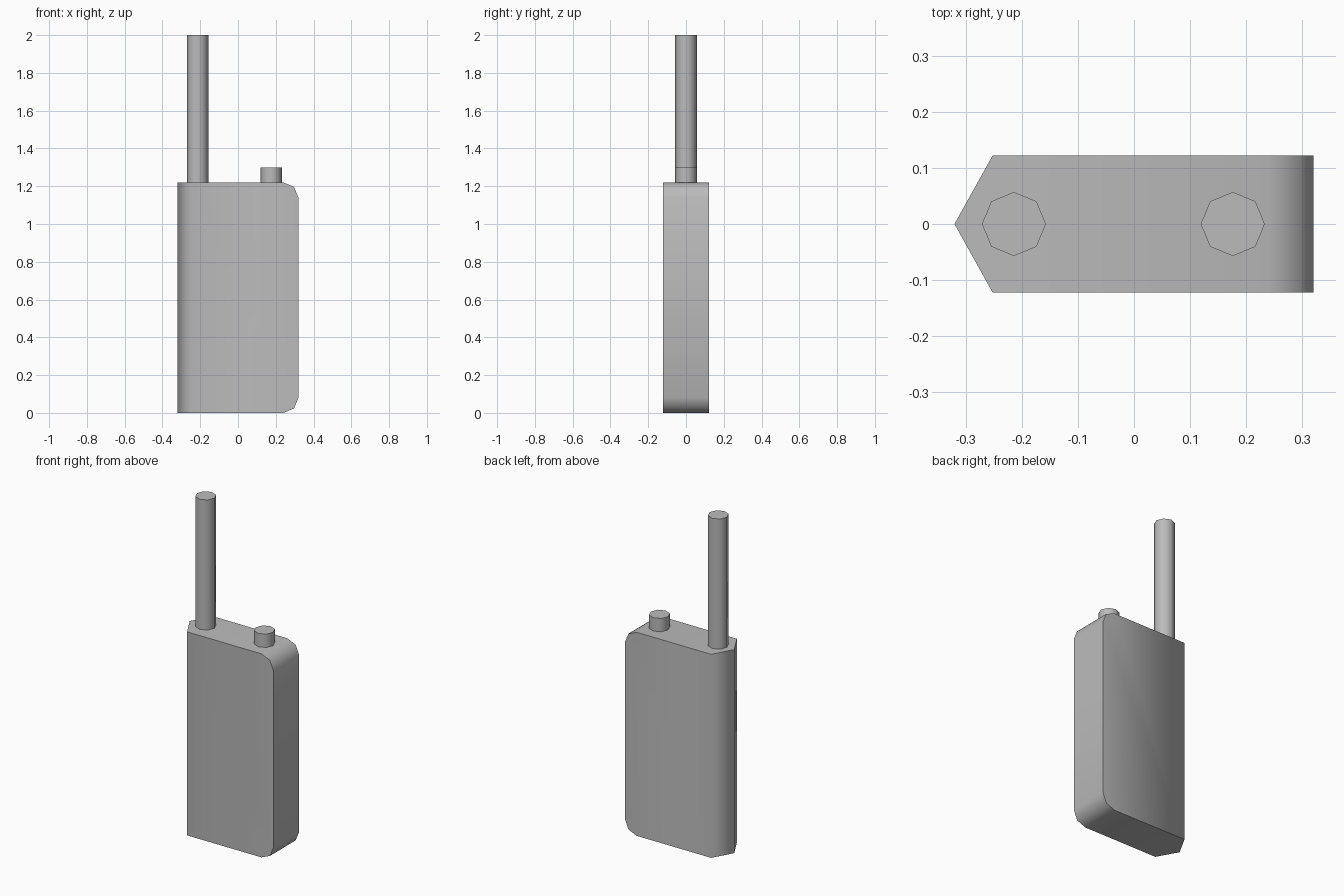
import bpy
import bmesh
from math import radians

default_cube = bpy.data.objects.get("Cube")
if default_cube:
    bpy.data.objects.remove(default_cube, do_unlink=True)

BODY_TOP = 1.22
HALF_WIDTH = 0.32
HALF_DEPTH = 0.122

grey = bpy.data.materials.new("plain_grey")
grey.use_nodes = True
grey.diffuse_color = (0.5, 0.5, 0.5, 1)
grey.node_tree.nodes["Principled BSDF"].inputs["Base Color"].default_value = (0.5, 0.5, 0.5, 1)


def finish(obj):
    """Assign the colour and smooth the gentle edges."""
    obj.data.materials.append(grey)
    bpy.ops.object.select_all(action="DESELECT")
    obj.select_set(True)
    bpy.context.view_layer.objects.active = obj
    bpy.ops.object.shade_smooth_by_angle(angle=radians(65))


def add_post(name, x, top):
    """Eight-sided post standing on the body."""
    height = top - BODY_TOP
    bpy.ops.mesh.primitive_cylinder_add(
        vertices=8, radius=0.057, depth=height,
        location=(x, 0, BODY_TOP + height / 2))
    post = bpy.context.object
    post.name = name
    finish(post)


# Body: pointed outline extruded upward, rounded at the left end
outline = [(-HALF_WIDTH, 0), (-0.252, -HALF_DEPTH), (HALF_WIDTH, -HALF_DEPTH),
           (HALF_WIDTH, HALF_DEPTH), (-0.252, HALF_DEPTH)]
bm = bmesh.new()
base = bm.faces.new([bm.verts.new((x, y, 0)) for x, y in outline])
extruded = bmesh.ops.extrude_face_region(bm, geom=[base], use_keep_orig=True)
top_verts = [g for g in extruded["geom"] if isinstance(g, bmesh.types.BMVert)]
bmesh.ops.translate(bm, verts=top_verts, vec=(0, 0, BODY_TOP))
bmesh.ops.recalc_face_normals(bm, faces=bm.faces)
end_edges = [e for e in bm.edges
             if all(v.co.x > HALF_WIDTH - 0.001 for v in e.verts)
             and abs(e.verts[0].co.z - e.verts[1].co.z) < 0.001]
bmesh.ops.bevel(bm, geom=end_edges, offset=0.08, segments=2,
                profile=0.5, affect="EDGES")
mesh = bpy.data.meshes.new("body")
bm.to_mesh(mesh)
bm.free()
body = bpy.data.objects.new("body", mesh)
bpy.context.collection.objects.link(body)
finish(body)

# Antenna and control knob
add_post("antenna", -0.214, 2.0)
add_post("knob", 0.176, 1.30)
